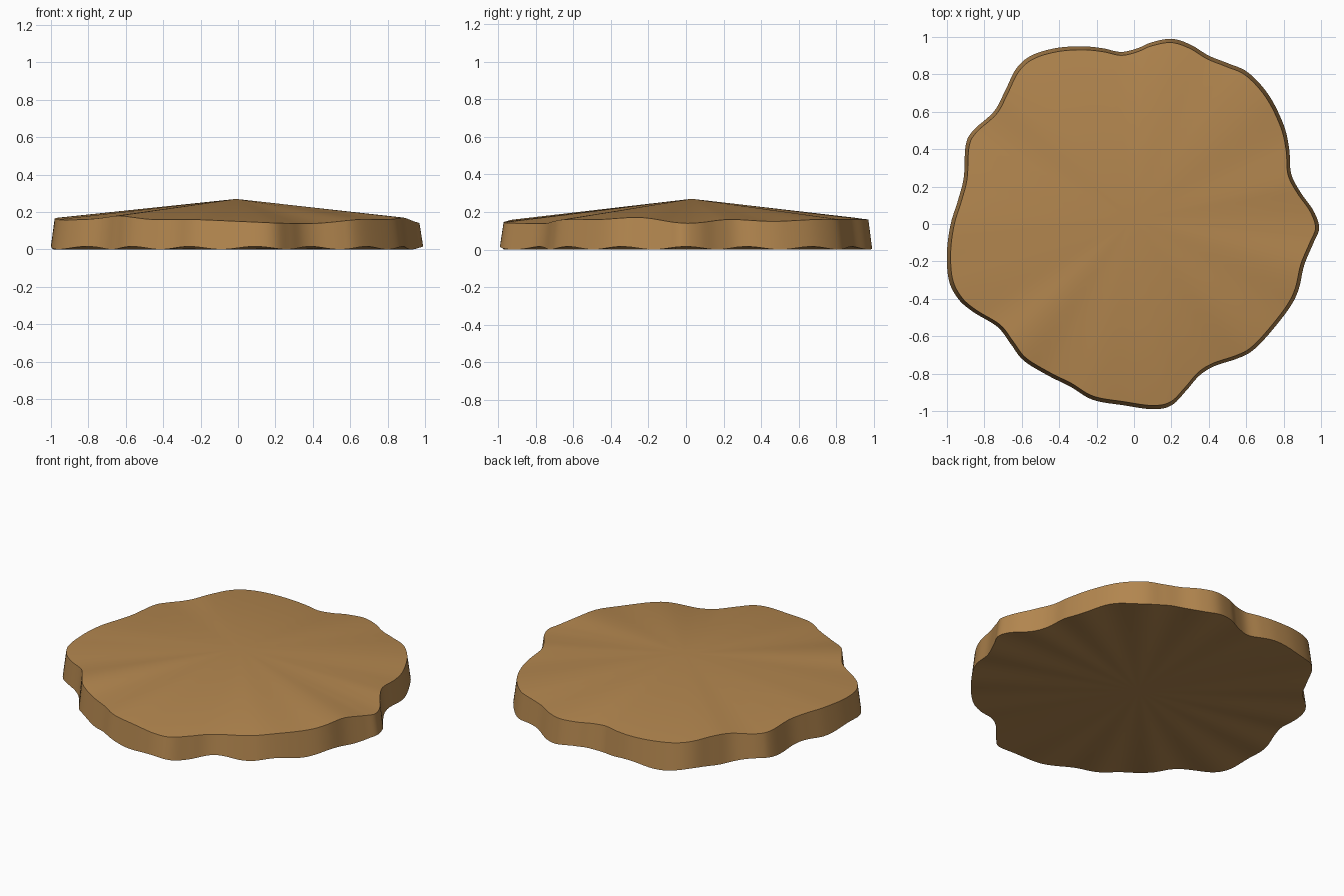
import bpy
import bmesh
import math
from mathutils import Vector

default_cube = bpy.data.objects.get("Cube")
if default_cube:
    bpy.data.objects.remove(default_cube, do_unlink=True)

STEPS_PER_POINT = 6
TOP_SCALE = 0.98
APEX = Vector((-0.01, 0.03, 0.27))
BASE_CENTRE = Vector((-0.01, 0.03, 0.0))

# Wavy outline, counter-clockwise, in hundredths
OUTLINE = [
    (99, -2), (96, 7), (89, 17), (84, 27), (83, 40), (80, 53), (72, 69),
    (61, 81), (50, 86), (40, 90), (30, 96), (20, 99), (9, 97), (2, 94),
    (-7, 92), (-17, 94), (-28, 95), (-42, 94), (-55, 90), (-63, 83),
    (-69, 71), (-75, 60), (-86, 50), (-90, 42), (-91, 25), (-94, 13),
    (-98, 0), (-100, -15), (-99, -30), (-94, -40), (-86, -47), (-73, -55),
    (-66, -64), (-59, -73), (-46, -81), (-34, -87), (-22, -94), (-5, -97),
    (10, -99), (20, -97), (28, -89), (35, -81), (43, -76), (55, -72),
    (63, -68), (72, -59), (83, -45), (88, -35), (91, -22), (96, -10),
]

# Height of the upper rim at even angles, in hundredths
RIM_HEIGHTS = [14, 16, 15, 16, 16, 16, 16, 16, 17, 18, 16, 17,
               17, 16, 16, 18, 16, 16, 15, 14, 14, 16, 16, 17]


def catmull(a, b, c, d, t):
    """Smooth interpolation between b and c, for numbers or vectors."""
    return 0.5 * (2 * b + (c - a) * t
                  + (2 * a - 5 * b + 4 * c - d) * t ** 2
                  + (3 * b - a - 3 * c + d) * t ** 3)


def sample_loop(values, position):
    """Read a closed list of values at a fractional position."""
    count = len(values)
    index = math.floor(position)
    a, b, c, d = (values[(index + k) % count] for k in (-1, 0, 1, 2))
    return catmull(a, b, c, d, position - index)


def make_material(name, colour):
    material = bpy.data.materials.new(name)
    material.use_nodes = True
    material.diffuse_color = colour
    shader = next(n for n in material.node_tree.nodes if n.type == "BSDF_PRINCIPLED")
    shader.inputs["Base Color"].default_value = colour
    shader.inputs["Roughness"].default_value = 0.9
    return material


def build_slab(name, material):
    points = [Vector(p) / 100 for p in OUTLINE]
    total = len(points) * STEPS_PER_POINT
    bm = bmesh.new()
    lower, upper = [], []

    # Lower and upper rims
    for i in range(total):
        p = sample_loop(points, i / STEPS_PER_POINT)
        angle = math.atan2(p.y, p.x) % math.tau
        height = sample_loop(RIM_HEIGHTS, angle / math.tau * len(RIM_HEIGHTS)) / 100
        foot = 0.008 + 0.008 * math.cos(17 * angle)
        lower.append(bm.verts.new((p.x, p.y, foot)))
        upper.append(bm.verts.new((p.x * TOP_SCALE, p.y * TOP_SCALE, height)))

    # Side wall, pleated top fan and underside fan
    apex = bm.verts.new(APEX)
    base = bm.verts.new(BASE_CENTRE)
    for i in range(total):
        j = (i + 1) % total
        bm.faces.new((lower[i], lower[j], upper[j], upper[i]))
        bm.faces.new((upper[i], upper[j], apex))
        bm.faces.new((lower[j], lower[i], base))

    # Smooth faces with crisp rims
    for face in bm.faces:
        face.smooth = True
    for rim in (lower, upper):
        for i in range(total):
            bm.edges.get((rim[i], rim[(i + 1) % total])).smooth = False

    mesh = bpy.data.meshes.new(name)
    bm.to_mesh(mesh)
    bm.free()
    mesh.materials.append(material)
    slab = bpy.data.objects.new(name, mesh)
    bpy.context.collection.objects.link(slab)
    return slab


earth = make_material("warm_brown", (0.45, 0.24, 0.078, 1.0))
build_slab("wavy_slab", earth)
